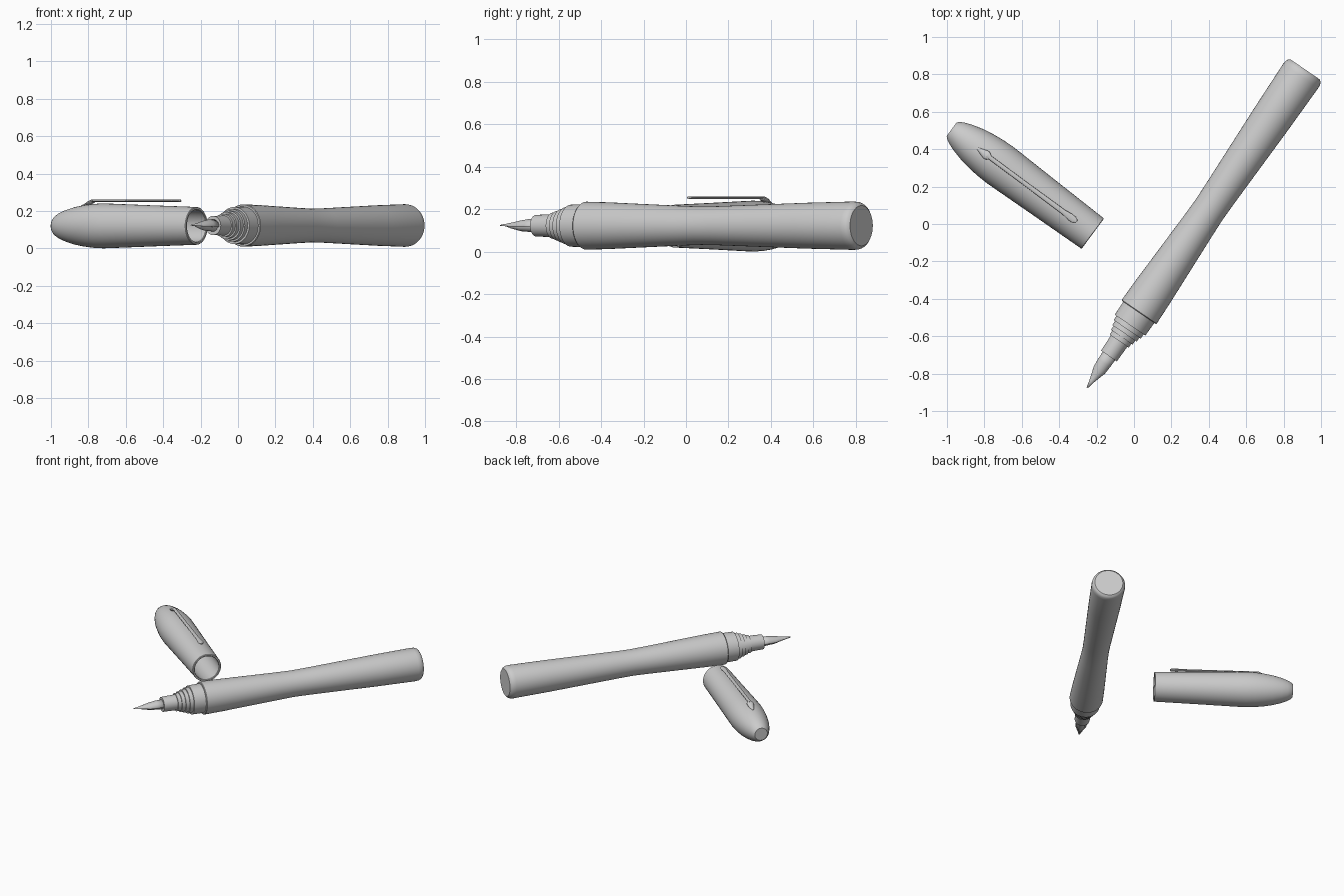
import bpy, bmesh, math
from mathutils import Matrix, Vector

if "Cube" in bpy.data.objects:
    bpy.data.objects.remove(bpy.data.objects["Cube"])

SEG = 40


def frame(origin, direction):
    """Local z along the pen axis, local y up, local x sideways."""
    axis = Vector(direction).normalized()
    up = Vector((0, 0, 1))
    side = up.cross(axis)
    m = Matrix((side, up, axis)).transposed().to_4x4()
    m.translation = Vector(origin)
    return m


def finish(name, bm, matrix, angle=30):
    bmesh.ops.recalc_face_normals(bm, faces=bm.faces)
    mesh = bpy.data.meshes.new(name)
    bm.to_mesh(mesh)
    bm.free()
    ob = bpy.data.objects.new(name, mesh)
    ob.matrix_world = matrix
    bpy.context.collection.objects.link(ob)
    bpy.ops.object.select_all(action='DESELECT')
    bpy.context.view_layer.objects.active = ob
    ob.select_set(True)
    bpy.ops.object.shade_smooth_by_angle(angle=math.radians(angle))
    return ob


def loft(name, rings, matrix, closed=True, caps=True, angle=30):
    """Bridge a list of point rings; cap the first and last."""
    bm = bmesh.new()
    vs = [[bm.verts.new(p) for p in ring] for ring in rings]
    n = len(vs[0])
    for a, b in zip(vs, vs[1:]):
        for i in range(n if closed else n - 1):
            j = (i + 1) % n
            bm.faces.new((a[i], a[j], b[j], b[i]))
    if caps:
        bm.faces.new(vs[0])
        bm.faces.new(vs[-1])
    return finish(name, bm, matrix, angle)


def oval(s, rx, ry, cy=0, n=SEG):
    return [(rx * math.cos(2 * math.pi * i / n), cy + ry * math.sin(2 * math.pi * i / n), s)
            for i in range(n)]


def lathe(name, profile, matrix):
    return loft(name, [oval(s, r, r) for s, r in profile], matrix)


pen = frame((-0.25, -0.875, 0.122), (0.565, 0.825, 0))
cap = frame((-0.2225, -0.05, 0.12), (-0.804, 0.595, 0))

# Barrel with a narrow waist and rounded butt
lathe("barrel", [(0.488, 0.09), (0.488, 0.110), (0.492, 0.113), (0.62, 0.110), (1.05, 0.093),
                 (1.15, 0.090), (1.25, 0.092), (1.75, 0.108), (2.02, 0.114), (2.04, 0.112),
                 (2.053, 0.106), (2.062, 0.095)], pen)

# Collar and stepped thread
lathe("collar", [(0.405, 0.08), (0.405, 0.099), (0.50, 0.101)], pen)
steps = [(0.378, 0.088), (0.352, 0.079), (0.327, 0.070), (0.302, 0.062)]
thread = [(0.42, 0.088)]
for k, (s, r) in enumerate(steps):
    thread.append((s, r))
    if k < len(steps) - 1:
        thread.append((s, steps[k + 1][1]))
lathe("thread", thread, pen)

# Grip tube
lathe("grip", [(0.205, 0.044), (0.205, 0.051), (0.32, 0.054)], pen)

# Nib: curved sheet that narrows to a point
nib_rows = [(0.22, 0.039, 0.036, -0.004), (0.16, 0.037, 0.033, -0.004), (0.115, 0.034, 0.026, -0.004),
            (0.08, 0.023, 0.018, -0.003), (0.04, 0.011, 0.010, -0.002), (0.0, 0.002, 0.002, 0.0)]
arc = [math.radians(-95 + 190 * i / 14) for i in range(15)]
nib = loft("nib", [[(w * math.sin(a), c + h * math.cos(a), s) for a in arc]
                   for s, w, h, c in nib_rows], pen, closed=False, caps=False)
sheet = nib.modifiers.new("thickness", 'SOLIDIFY')
sheet.thickness = 0.004
sheet.offset = 0

# Feed under the nib
loft("feed", [oval(0.23, 0.033, 0.032, -0.002, 20), oval(0.12, 0.026, 0.022, -0.004, 20),
              oval(0.06, 0.010, 0.009, -0.003, 20), oval(0.035, 0.003, 0.003, -0.001, 20)], pen)

# Hollow cap: inner wall, rim, then outer wall
lathe("cap_shell", [(0.85, 0.06), (0.70, 0.10), (0.6, 0.106), (0.0, 0.086), (-0.003, 0.089),
                    (-0.003, 0.098), (0.0, 0.101), (0.30, 0.110), (0.56, 0.1185), (0.62, 0.120),
                    (0.68, 0.1175), (0.74, 0.111), (0.80, 0.101), (0.86, 0.085), (0.90, 0.070),
                    (0.925, 0.056), (0.936, 0.045)], cap)

# Clip: flat arm with rounded tip
arm = [(0.105, 0.006), (0.11, 0.014), (0.125, 0.019), (0.15, 0.019), (0.19, 0.014),
       (0.45, 0.012), (0.70, 0.012)]
loft("clip_arm", [oval(s, w, 0.006, 0.134, 16) for s, w in arm], cap)

# Clip foot bending down into the cap
foot = [(0.685, 0.016, 0.009, 0.131), (0.70, 0.024, 0.011, 0.127), (0.715, 0.022, 0.011, 0.121),
        (0.74, 0.014, 0.010, 0.109), (0.765, 0.006, 0.006, 0.103)]
loft("clip_foot", [oval(s, w, h, c, 16) for s, w, h, c in foot], cap)
